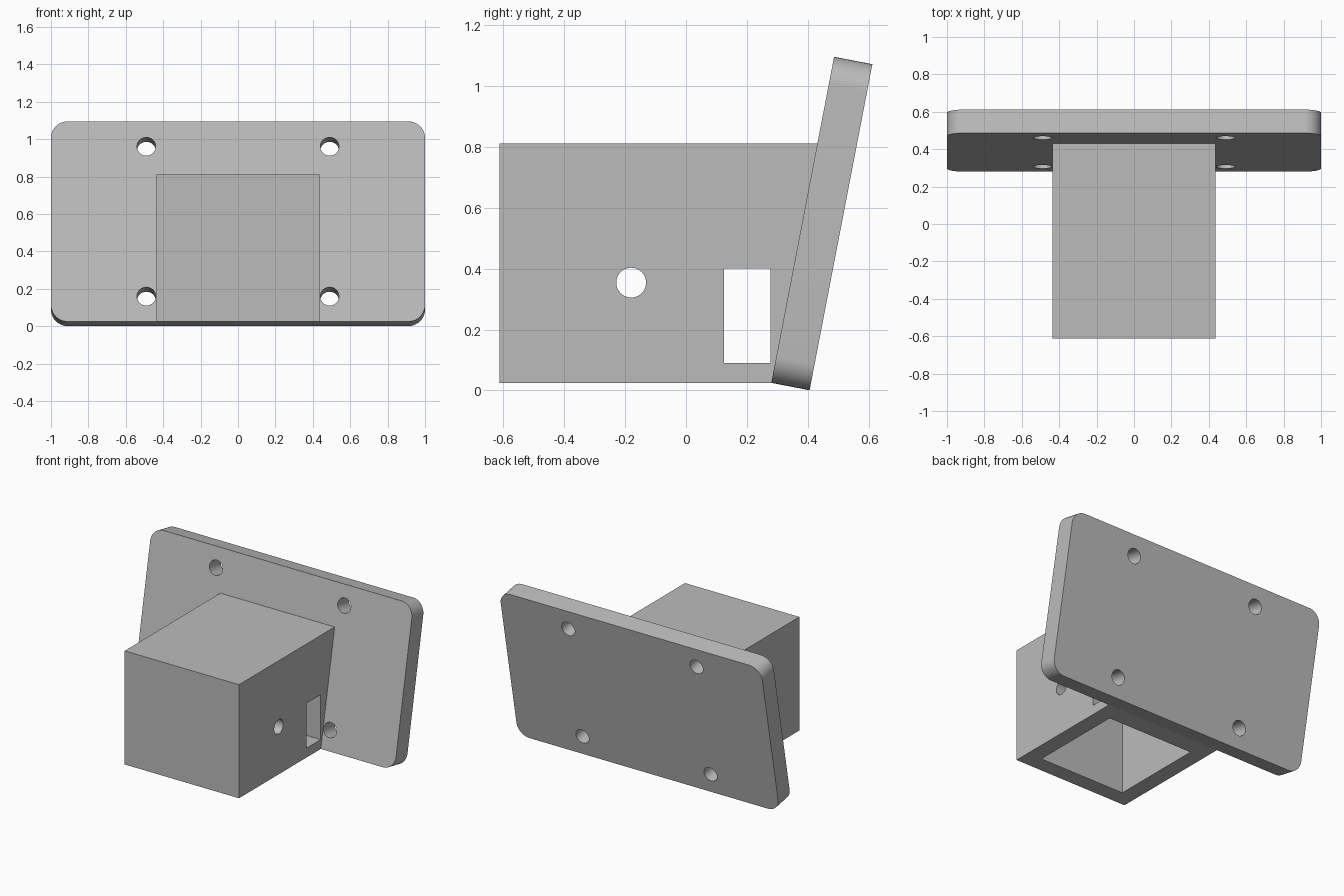
import bpy, bmesh, math
from mathutils import Matrix, Vector

cube = bpy.data.objects.get("Cube")
if cube:
    bpy.data.objects.remove(cube, do_unlink=True)

grey = bpy.data.materials.new("plain grey")
grey.use_nodes = True
colour = (0.5, 0.5, 0.5, 1)
grey.diffuse_color = colour
grey.node_tree.nodes["Principled BSDF"].inputs["Base Color"].default_value = colour

TILT = math.radians(10.9)
FOOT = Vector((0, 0.28, 0.025))      # lower front edge of the tilted plate
THICK = 0.128
HEIGHT = 1.09


def prism(name, points, depth):
    """Extrude a closed outline of 3D points along the vector depth."""
    bm = bmesh.new()
    face = bm.faces.new([bm.verts.new(p) for p in points])
    new = bmesh.ops.extrude_face_region(bm, geom=[face])["geom"]
    bmesh.ops.translate(bm, vec=depth, verts=[v for v in new if isinstance(v, bmesh.types.BMVert)])
    bmesh.ops.recalc_face_normals(bm, faces=bm.faces)
    mesh = bpy.data.meshes.new(name)
    bm.to_mesh(mesh)
    bm.free()
    mesh.materials.append(grey)
    obj = bpy.data.objects.new(name, mesh)
    bpy.context.collection.objects.link(obj)
    return obj


def block(name, x, y, z):
    """Box symmetric in x, from the y and z ranges."""
    outline = [(-x, y[0], z[0]), (-x, y[1], z[0]), (-x, y[1], z[1]), (-x, y[0], z[1])]
    return prism(name, outline, (2 * x, 0, 0))


def arc(radius, start, sweep, steps):
    return [(radius * math.cos(start + sweep * i / steps),
             radius * math.sin(start + sweep * i / steps)) for i in range(steps + 1)]


def cut(target, cutters):
    """Subtract the cutters, bake the result and drop the cutters."""
    for cutter in cutters:
        cutter.hide_render = True
        mod = target.modifiers.new("cut", 'BOOLEAN')
        mod.operation = 'DIFFERENCE'
        mod.solver = 'EXACT'
        mod.object = cutter
    bpy.context.view_layer.update()
    graph = bpy.context.evaluated_depsgraph_get()
    baked = bpy.data.meshes.new_from_object(target.evaluated_get(graph))
    target.modifiers.clear()
    target.data = baked
    for cutter in cutters:
        bpy.data.objects.remove(cutter, do_unlink=True)


def smooth(obj):
    bpy.ops.object.select_all(action='DESELECT')
    obj.select_set(True)
    bpy.context.view_layer.objects.active = obj
    bpy.ops.object.shade_smooth_by_angle(angle=math.radians(30))


# Mounting plate: rounded rectangle with four screw holes, leaning backwards
R = 0.09
corners = [(1 - R, HEIGHT - R), (R - 1, HEIGHT - R), (R - 1, R), (1 - R, R)]
outline = [(cx + px, 0, cz + pz) for i, (cx, cz) in enumerate(corners)
           for px, pz in arc(R, i * math.pi / 2, math.pi / 2, 10)]
plate = prism("mounting_plate", outline, (0, THICK, 0))
holes = []
for x in (-0.49, 0.49):
    for z in (HEIGHT / 2 - 0.408, HEIGHT / 2 + 0.408):
        ring = [(x + px, -0.1, z + pz) for px, pz in arc(0.05, 0, math.tau, 40)[:-1]]
        holes.append(prism("screw_hole", ring, (0, 0.4, 0)))
cut(plate, holes)
plate.data.transform(Matrix.Translation(FOOT) @ Matrix.Rotation(-TILT, 4, 'X'))
smooth(plate)

# Housing: block whose back follows the lean of the plate
W, FRONT, TOP, WALL = 0.437, -0.613, 0.81, 0.11
back = FOOT.y + (TOP - FOOT.z) * math.tan(TILT)
housing = prism("housing", [(-W, FRONT, FOOT.z), (-W, FOOT.y, FOOT.z),
                            (-W, back, TOP), (-W, FRONT, TOP)], (2 * W, 0, 0))

# Cavity open below, round side hole and rectangular side slot
cavity = block("cavity", W - WALL, (FRONT + WALL, 0.155), (-0.2, TOP - WALL))
slot = block("slot", 1, (0.125, 0.278), (0.09, 0.40))
ring = [(-1, py - 0.18, pz + 0.354) for py, pz in arc(0.049, 0, math.tau, 40)[:-1]]
bore = prism("side_hole", ring, (2, 0, 0))
cut(housing, [cavity, slot, bore])
smooth(housing)
